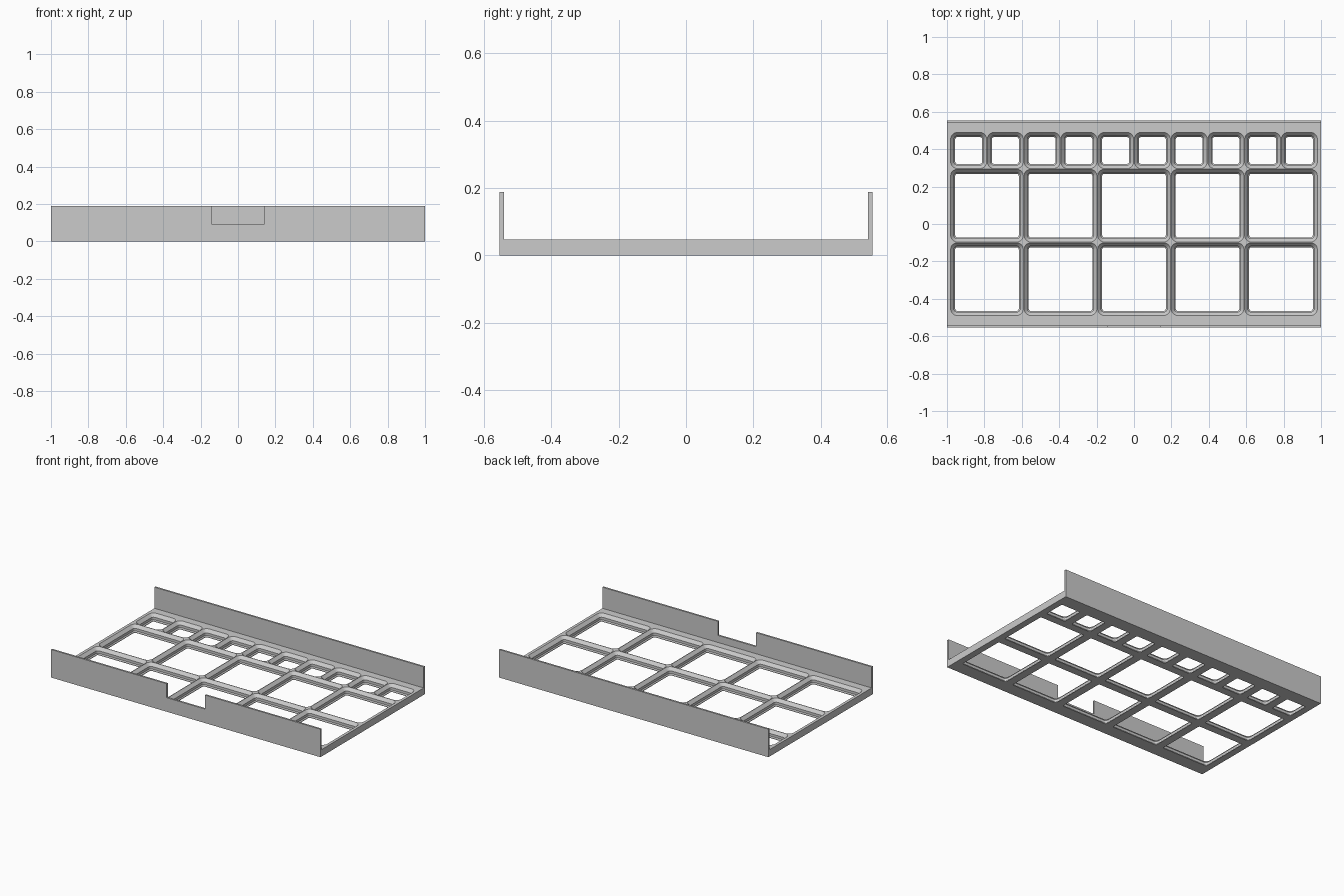
import bpy, bmesh, math

cube = bpy.data.objects.get("Cube")
if cube:
    bpy.data.objects.remove(cube)

PITCH = 0.393          # full compartment size
HX, HY = 1.0, 0.554    # half length and half width
FLOOR, TOP, WALL = 0.0465, 0.188, 0.0125
GAP = 0.002            # half the ridge width between compartments

grey = bpy.data.materials.new("light grey plastic")
grey.use_nodes = True
colour = (0.6, 0.6, 0.6, 1)
grey.diffuse_color = colour
grey.node_tree.nodes["Principled BSDF"].inputs["Base Color"].default_value = colour


def make_object(name, bm):
    bmesh.ops.recalc_face_normals(bm, faces=bm.faces)
    mesh = bpy.data.meshes.new(name)
    bm.to_mesh(mesh)
    bm.free()
    mesh.materials.append(grey)
    obj = bpy.data.objects.new(name, mesh)
    bpy.context.collection.objects.link(obj)
    return obj


def rounded_loop(bm, cx, cy, half, radius, z, steps=6):
    """Ring of vertices around a rounded square."""
    ring = []
    for corner, (sx, sy) in enumerate([(1, 1), (-1, 1), (-1, -1), (1, -1)]):
        for i in range(steps + 1):
            a = math.pi / 2 * (corner + i / steps)
            ring.append(bm.verts.new((cx + sx * (half - radius) + radius * math.cos(a),
                                      cy + sy * (half - radius) + radius * math.sin(a), z)))
    return ring


def add_pocket(bm, cx, cy, size):
    """Stepped, tapered through-hole: (inset, height) from below the floor upward."""
    profile = [(0.0266, -0.02), (0.0266, 0.0033), (0.0201, 0.0098),
               (0.0201, 0.0266), (GAP, FLOOR), (GAP, FLOOR + 0.02)]
    rings = [rounded_loop(bm, cx, cy, size / 2 - inset, 0.0375 - inset, z)
             for inset, z in profile]
    for low, high in zip(rings, rings[1:]):
        for i in range(len(low)):
            j = (i + 1) % len(low)
            bm.faces.new((low[i], low[j], high[j], high[i]))
    bm.faces.new(rings[0][::-1])
    bm.faces.new(rings[-1])


def cut(target, cutter):
    cutter.hide_render = True
    mod = target.modifiers.new("cut", "BOOLEAN")
    mod.operation = "DIFFERENCE"
    mod.solver = "EXACT"
    mod.object = cutter
    bpy.context.view_layer.objects.active = target
    bpy.ops.object.modifier_apply(modifier=mod.name)
    bpy.data.objects.remove(cutter)


# Tray: U-shaped section swept along the length
bm = bmesh.new()
half_section = [(HY, 0), (HY, TOP), (HY - WALL, TOP), (HY - WALL, FLOOR)]
section = half_section + [(-y, z) for y, z in reversed(half_section)]
end = bm.faces.new([bm.verts.new((-HX, y, z)) for y, z in section])
sweep = bmesh.ops.extrude_face_region(bm, geom=[end])["geom"]
bmesh.ops.translate(bm, vec=(2 * HX, 0, 0),
                    verts=[v for v in sweep if isinstance(v, bmesh.types.BMVert)])
tray = make_object("drawer_grid_tray", bm)

# Compartments: two rows of large ones and a back row of half-size ones
bm = bmesh.new()
front_edge = -1.25 * PITCH
for col in range(5):
    for row in range(2):
        add_pocket(bm, (col - 2) * PITCH, front_edge + (row + 0.5) * PITCH, PITCH)
for col in range(10):
    add_pocket(bm, (col - 4.5) * PITCH / 2, front_edge + 2.25 * PITCH, PITCH / 2)
cut(tray, make_object("compartment_cutter", bm))

# Finger notch in the front wall
bm = bmesh.new()
bmesh.ops.create_cube(bm, size=1)
bmesh.ops.scale(bm, vec=(0.283, 0.1, 0.2), verts=bm.verts)
bmesh.ops.translate(bm, vec=(0, -HY, 0.194), verts=bm.verts)
cut(tray, make_object("notch_cutter", bm))

# Smooth rounded corners, crisp edges
bpy.ops.object.select_all(action="DESELECT")
tray.select_set(True)
bpy.context.view_layer.objects.active = tray
bpy.ops.object.shade_smooth_by_angle(angle=math.radians(30))
